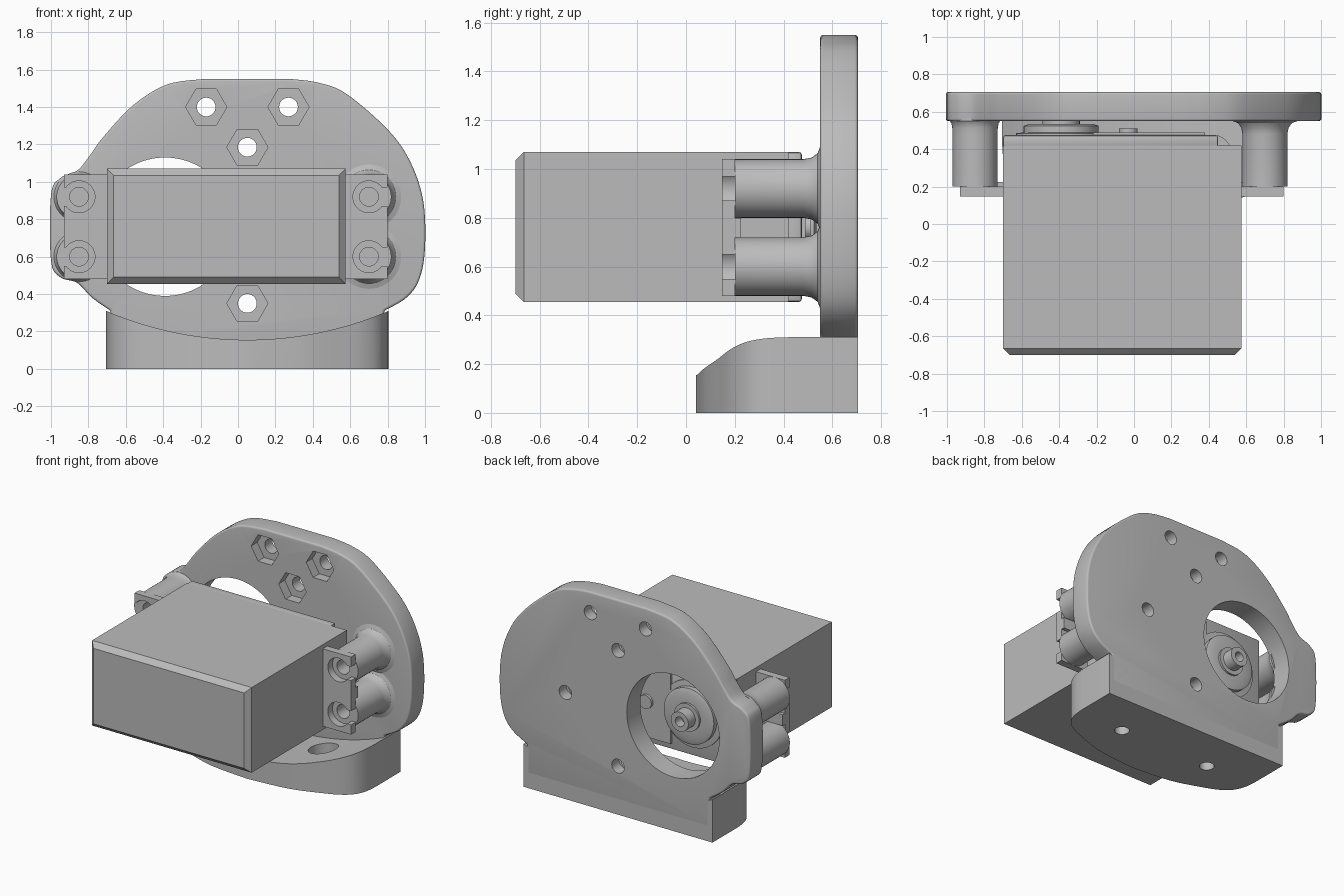
import bpy, bmesh, math
from mathutils import Vector, Matrix

if "Cube" in bpy.data.objects:
    bpy.data.objects.remove(bpy.data.objects["Cube"], do_unlink=True)

grey = bpy.data.materials.new("plain_grey")
grey.use_nodes = True
COLOUR = (0.5, 0.5, 0.5, 1)
grey.diffuse_color = COLOUR
grey.node_tree.nodes["Principled BSDF"].inputs["Base Color"].default_value = COLOUR
parts = []


def finish(name, bm, cutter=False):
    bmesh.ops.recalc_face_normals(bm, faces=bm.faces)
    mesh = bpy.data.meshes.new(name)
    bm.to_mesh(mesh)
    bm.free()
    mesh.materials.append(grey)
    ob = bpy.data.objects.new(name, mesh)
    bpy.context.collection.objects.link(ob)
    if cutter:
        ob.hide_render = True
    else:
        parts.append(ob)
    return ob


def extrude(name, pts, vec, cutter=False):
    bm = bmesh.new()
    face = bm.faces.new([bm.verts.new(p) for p in pts])
    new = bmesh.ops.extrude_face_region(bm, geom=[face])["geom"]
    bmesh.ops.translate(bm, vec=vec, verts=[v for v in new if isinstance(v, bmesh.types.BMVert)])
    return finish(name, bm, cutter)


def box(name, x, y, z, cutter=False):
    pts = [(x[0], y[0], z[0]), (x[1], y[0], z[0]), (x[1], y[0], z[1]), (x[0], y[0], z[1])]
    return extrude(name, pts, (0, y[1] - y[0], 0), cutter)


def rod(name, x, z, r, y0, y1, n=48, cutter=False):
    ang = [2 * math.pi * i / n for i in range(n)]
    pts = [(x + r * math.cos(a), y0, z + r * math.sin(a)) for a in ang]
    return extrude(name, pts, (0, y1 - y0, 0), cutter)


def lathe(name, profile, x, z, n=48):
    # revolve (radius, y) points round a front-to-back axis
    bm = bmesh.new()
    vs = [bm.verts.new((r, y, 0)) for r, y in profile]
    es = [bm.edges.new(p) for p in zip(vs, vs[1:])]
    bmesh.ops.spin(bm, geom=vs + es, cent=(0, 0, 0), axis=(0, 1, 0), angle=2 * math.pi, steps=n)
    bmesh.ops.remove_doubles(bm, verts=bm.verts, dist=0.0005)
    bmesh.ops.translate(bm, vec=(x, 0, z), verts=bm.verts)
    return finish(name, bm)


def apply_mod(ob, mod):
    bpy.context.view_layer.objects.active = ob
    bpy.ops.object.modifier_apply(modifier=mod.name)


def cut(ob, cutter):
    mod = ob.modifiers.new("cut", "BOOLEAN")
    mod.operation, mod.solver, mod.object = "DIFFERENCE", "EXACT", cutter
    apply_mod(ob, mod)
    bpy.data.objects.remove(cutter, do_unlink=True)


def bevel(ob, width, segments, angle=50):
    mod = ob.modifiers.new("bevel", "BEVEL")
    mod.width, mod.segments = width, segments
    mod.limit_method, mod.angle_limit = "ANGLE", math.radians(angle)
    apply_mod(ob, mod)


def smooth(pts, steps=6):
    # open spline through the points
    out = []
    for i in range(len(pts) - 1):
        p = [Vector(pts[min(max(i + k, 0), len(pts) - 1)]) for k in (-1, 0, 1, 2)]
        for s in range(steps):
            t = s / steps
            out.append(0.5 * (2 * p[1] + (p[2] - p[0]) * t
                              + (2 * p[0] - 5 * p[1] + 4 * p[2] - p[3]) * t * t
                              + (3 * p[1] - p[0] - 3 * p[2] + p[3]) * t ** 3))
    return out + [Vector(pts[-1])]


# Upright plate with rounded rim
right_side = [(0.28, 1.55), (0.43, 1.53), (0.58, 1.47), (0.8, 1.28), (0.92, 1.11), (0.99, 0.9),
              (1.0, 0.65), (0.97, 0.48), (0.9, 0.38), (0.78, 0.31)]
left_side = [(-0.68, 0.31), (-0.78, 0.38), (-0.86, 0.46), (-0.95, 0.49), (-1.0, 0.58),
             (-1.0, 0.93), (-0.95, 1.02), (-0.86, 1.06), (-0.8, 1.13), (-0.72, 1.24),
             (-0.56, 1.41), (-0.38, 1.52), (-0.18, 1.55)]
outline = smooth(right_side) + [(0.78, 0.1), (-0.68, 0.1)] + smooth(left_side)
plate = extrude("mounting_plate", [(x, 0.55, z) for x, z in outline], (0, 0.155, 0))
bevel(plate, 0.028, 4)

# Shaft opening, bolt holes and hexagonal nut pockets
cut(plate, rod("opening_cutter", -0.39, 0.76, 0.37, 0.4, 0.9, 96, True))
for x, z in [(-0.17, 1.4), (0.27, 1.4), (0.05, 1.185), (0.05, 0.35), (0.47, 0.77)]:
    cut(plate, rod("bolt_cutter", x, z, 0.05, 0.4, 0.9, 32, True))
    cut(plate, rod("nut_cutter", x, z, 0.11, 0.5, 0.62, 6, True))

# Foot with a rounded front, dished top and screw holes
half = [(0.755, 0.42), (0.745, 0.33), (0.71, 0.25), (0.64, 0.19), (0.525, 0.14), (0.3, 0.07), (0, 0.04)]
half = [(0.755, 0.705)] + [tuple(p) for p in smooth(half, 5)]
plan = half + [(-x, y) for x, y in reversed(half[:-1])]
foot = extrude("foot", [(x + 0.05, y, 0) for x, y in plan], (0, 0, 0.4))
cut(foot, rod("dish_cutter", 0.05, 2.071, 1.916, -0.5, 1.2, 256, True))
for x in (-0.32, 0.42):
    for r, z in ((0.05, -0.1), (0.1, 0.1)):
        bm = bmesh.new()
        bmesh.ops.create_cone(bm, cap_ends=True, segments=40, radius1=r, radius2=r, depth=0.6,
                              matrix=Matrix.Translation((x, 0.375, z + 0.3)))
        cut(foot, finish("screw_cutter", bm, True))

# Motor case with chamfered front
case = box("motor_case", (-0.7, 0.575), (-0.7, 0.42), (0.455, 1.07))
bm = bmesh.new()
bm.from_mesh(case.data)
front = [e for e in bm.edges if all(v.co.y < -0.6 for v in e.verts)]
bmesh.ops.bevel(bm, geom=front, offset=0.035, segments=1, affect="EDGES")
bm.to_mesh(case.data)
bm.free()

# Gear cover and output shaft
cover = box("gear_cover", (-0.7, 0.45), (0.41, 0.475), (0.455, 1.07))
bevel(cover, 0.012, 2)
box("cover_step", (-0.22, 0.38), (0.46, 0.49), (0.5, 1.03))
rod("cover_screw", -0.03, 0.76, 0.05, 0.47, 0.51, 32)
lathe("output_shaft", [(0, 0.46), (0.24, 0.46), (0.24, 0.485), (0.2, 0.49), (0.2, 0.525),
                       (0.17, 0.535), (0.1, 0.535), (0.1, 0.55), (0.07, 0.55), (0.07, 0.63),
                       (0.035, 0.63), (0.035, 0.56), (0, 0.56)], -0.39, 0.76)

# Mounting ears with keyhole slots, and the posts behind them
for side, x, inner, outer, flare in (("right", -0.85, -0.69, -0.93, 0.135), ("left", 0.7, 0.565, 0.8, 0.175)):
    ear = box(side + "_ear", sorted((inner, outer)), (0.147, 0.2), (0.48, 1.04))
    out = outer + math.copysign(0.1, x)
    for level, z in (("lower", 0.6), ("upper", 0.92)):
        cut(ear, rod("slot_cutter", x, z, 0.085, 0.1, 0.3, 40, True))
        cut(ear, box("slot_mouth_cutter", sorted((x, out)), (0.1, 0.3), (z - 0.05, z + 0.05), True))
        lathe(f"{side}_{level}_post", [(0, 0.4), (0.05, 0.4), (0.05, 0.2), (0.12, 0.2), (0.12, 0.48),
                                       (0.12 + (flare - 0.12) * 0.12, 0.515),
                                       (0.12 + (flare - 0.12) * 0.45, 0.54),
                                       (flare, 0.551), (flare, 0.57), (0, 0.57)], x, z)
    box(side + "_ear_rib", sorted((inner, outer)), (0.19, 0.225), (0.72, 0.8))

# Smooth the round parts while keeping edges crisp
bpy.ops.object.select_all(action="DESELECT")
for ob in parts:
    ob.select_set(True)
bpy.context.view_layer.objects.active = plate
bpy.ops.object.shade_smooth_by_angle(angle=math.radians(30))
